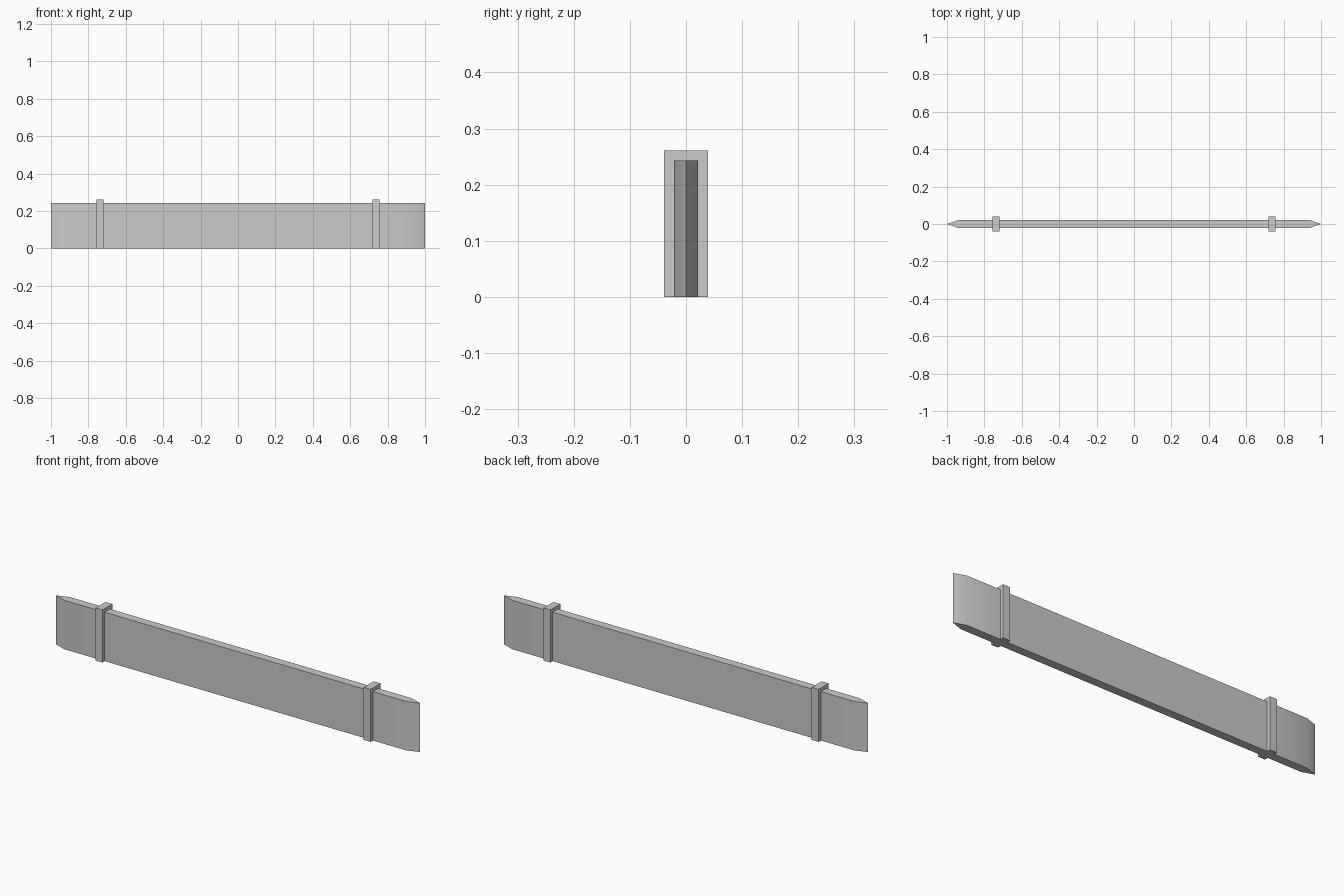
import bpy
import bmesh
import math

cube = bpy.data.objects.get("Cube")
if cube:
    bpy.data.objects.remove(cube, do_unlink=True)

# One plain grey for every part
grey = bpy.data.materials.new("plain grey")
grey.use_nodes = True
colour = (0.6, 0.6, 0.6, 1)
grey.diffuse_color = colour
grey.node_tree.nodes["Principled BSDF"].inputs["Base Color"].default_value = colour


def extrude_outline(name, outline, height):
    """Raise a plan outline from the ground into a closed solid."""
    bm = bmesh.new()
    base = bm.faces.new([bm.verts.new((x, y, 0)) for x, y in outline])
    top = bmesh.ops.extrude_face_region(bm, geom=[base])["geom"]
    verts = [v for v in top if isinstance(v, bmesh.types.BMVert)]
    bmesh.ops.translate(bm, verts=verts, vec=(0, 0, height))
    bmesh.ops.recalc_face_normals(bm, faces=bm.faces)
    mesh = bpy.data.meshes.new(name)
    bm.to_mesh(mesh)
    bm.free()
    mesh.materials.append(grey)
    obj = bpy.data.objects.new(name, mesh)
    bpy.context.collection.objects.link(obj)
    return obj


# Long thin board with pointed ends
half_y = 0.021
front = [(x, -half_y) for x in (-0.94, -0.74, 0.74, 0.94)]
back = [(-x, -y) for x, y in front]
board = extrude_outline("board", [(-1, 0)] + front + [(1, 0)] + back, 0.243)
bpy.ops.object.select_all(action="DESELECT")
board.select_set(True)
bpy.context.view_layer.objects.active = board
bpy.ops.object.shade_smooth_by_angle(angle=math.radians(30))

# Upright clamps around the board near each end
for side, cx in (("left", 0.737), ("right", -0.737)):
    w, d = 0.019, 0.039
    plan = [(cx - w, -d), (cx + w, -d), (cx + w, d), (cx - w, d)]
    extrude_outline(side + "_clamp", plan, 0.261)
